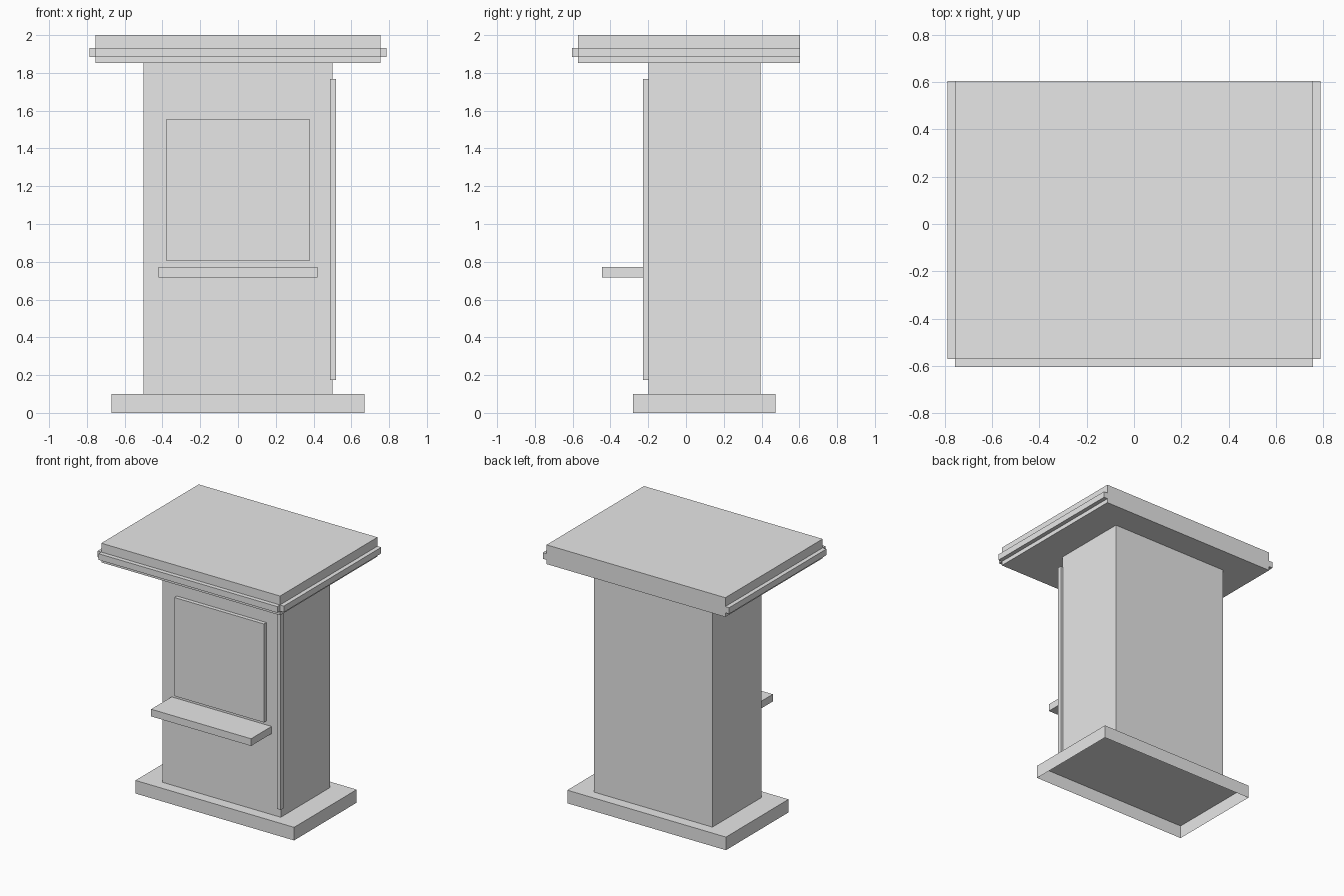
import bpy, bmesh

if "Cube" in bpy.data.objects:
    bpy.data.objects.remove(bpy.data.objects["Cube"])

grey = bpy.data.materials.new("light_grey")
grey.diffuse_color = (0.8, 0.8, 0.8, 1)
grey.use_nodes = True
grey.node_tree.nodes["Principled BSDF"].inputs["Base Color"].default_value = grey.diffuse_color


def box(name, x, y, z, open_bottom=False):
    """Axis-aligned box from (min, max) ranges."""
    bm = bmesh.new()
    bmesh.ops.create_cube(bm, size=1)
    for v in bm.verts:
        v.co = [r[0] if c < 0 else r[1] for c, r in zip(v.co, (x, y, z))]
    if open_bottom:
        bm.normal_update()
        bmesh.ops.delete(bm, geom=[f for f in bm.faces if f.normal.z < -0.5],
                         context='FACES_ONLY')
    mesh = bpy.data.meshes.new(name)
    bm.to_mesh(mesh)
    bm.free()
    mesh.materials.append(grey)
    obj = bpy.data.objects.new(name, mesh)
    bpy.context.collection.objects.link(obj)
    return obj


FRONT = -0.198   # front wall of the body
TRIM = -0.228    # face of the raised front trim

# Hollow plinth and main body
box("plinth", (-0.67, 0.67), (-0.28, 0.475), (0, 0.1), open_bottom=True)
box("body", (-0.5, 0.5), (FRONT, 0.395), (0.1, 1.853))

# Front panel, shelf and single corner trim
box("front_panel", (-0.378, 0.378), (TRIM, FRONT), (0.803, 1.555))
box("shelf", (-0.422, 0.422), (-0.445, FRONT), (0.718, 0.773))
box("corner_trim", (0.488, 0.52), (TRIM, FRONT + 0.003), (0.173, 1.767))

# Roof slab with a raised band on the front and both sides
box("roof", (-0.755, 0.755), (-0.571, 0.604), (1.853, 2.0))
box("roof_band_front", (-0.755, 0.755), (-0.604, -0.571), (1.885, 1.932))
for side, name in ((-1, "left"), (1, "right")):
    box("roof_band_" + name, sorted((side * 0.755, side * 0.787)),
        (-0.571, 0.604), (1.885, 1.932))
